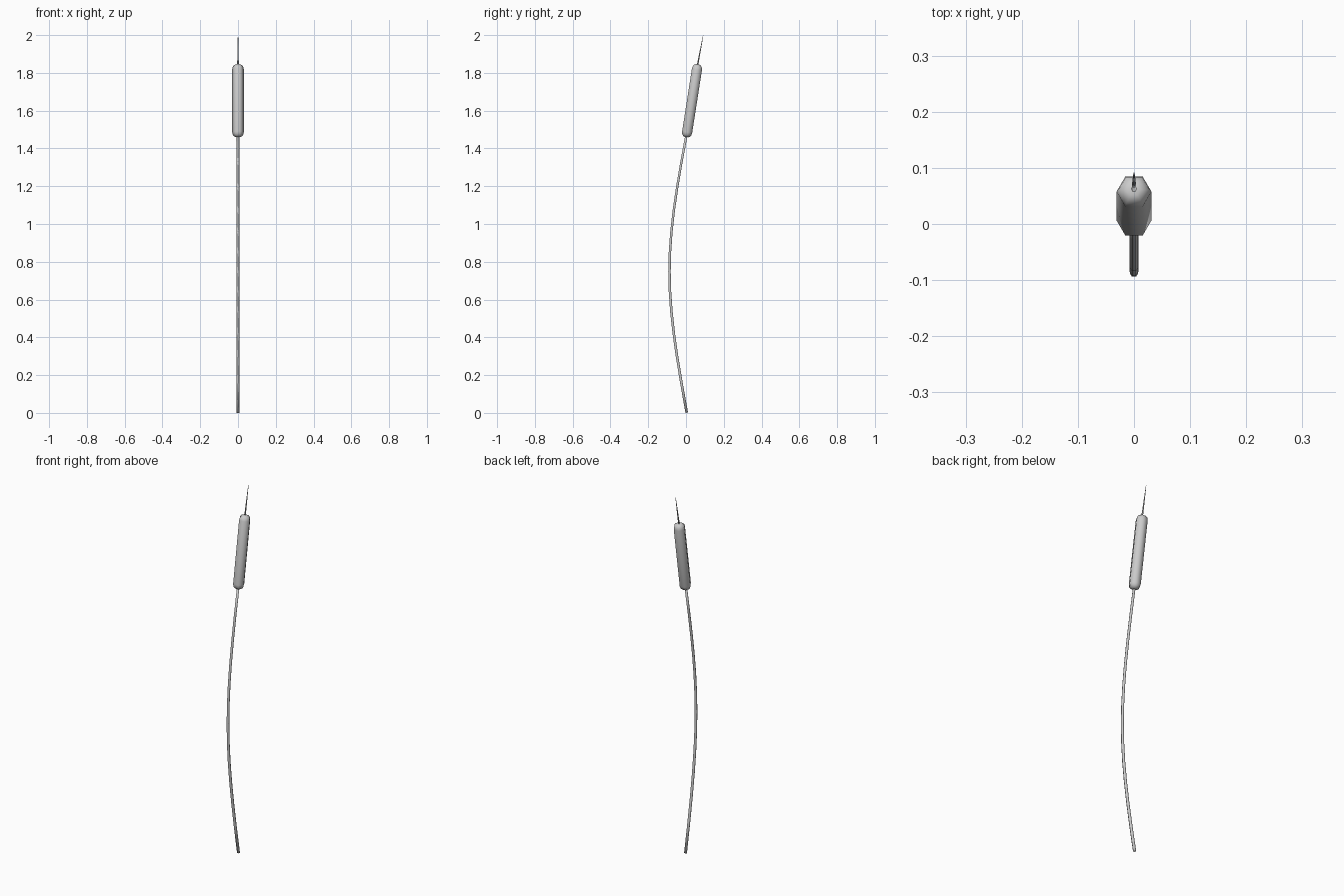
import bpy, bmesh, math
from mathutils import Vector

if "Cube" in bpy.data.objects:
    bpy.data.objects.remove(bpy.data.objects["Cube"])

SIDES = 6


def loft(name, rings):
    """Six-sided tube through (y, z, radius) rings, square to the path."""
    bm = bmesh.new()
    pts = [Vector((0, y, z)) for y, z, r in rings]
    loops = []
    for i, p in enumerate(pts):
        t = (pts[min(i + 1, len(pts) - 1)] - pts[max(i - 1, 0)]).normalized()
        side = Vector((1, 0, 0))
        up = t.cross(side)
        r = rings[i][2]
        loops.append([bm.verts.new(p + r * (math.cos(a) * side + math.sin(a) * up))
                      for a in (math.tau * k / SIDES for k in range(SIDES))])
    for a, b in zip(loops, loops[1:]):
        for k in range(SIDES):
            n = (k + 1) % SIDES
            bm.faces.new((a[k], a[n], b[n], b[k]))
    bm.faces.new(loops[0][::-1])
    bm.faces.new(loops[-1])
    bmesh.ops.recalc_face_normals(bm, faces=bm.faces)
    me = bpy.data.meshes.new(name)
    bm.to_mesh(me)
    bm.free()
    ob = bpy.data.objects.new(name, me)
    bpy.context.collection.objects.link(ob)
    for f in me.polygons:
        f.use_smooth = True
    return ob


# Bowed stem, a smooth Bezier from the ground into the seed head
p0, p1, p2, p3 = (Vector(c) for c in ((0.004, 0.001), (-0.118, 0.66), (-0.118, 0.84), (0.004, 1.48)))
stem = []
for i in range(13):
    t = i / 12
    u = 1 - t
    p = u**3 * p0 + 3 * u * u * t * p1 + 3 * u * t * t * p2 + t**3 * p3
    stem.append((p.x, p.y, 0.008 - 0.001 * t))
loft("stem", stem)

# Plump seed head with rounded ends
bottom, top = Vector((0.002, 1.46)), Vector((0.062, 1.845))
length = (top - bottom).length
cap = [(0, 0.012), (0.004, 0.02), (0.013, 0.028), (0.027, 0.031)]
profile = cap + [(length - s, r) for s, r in reversed(cap)]
head = []
for s, r in profile:
    p = bottom.lerp(top, s / length)
    head.append((p.x, p.y, r))
loft("seed_head", head)

# Thin spike above the head
loft("tip_spike", [(0.06, 1.835, 0.0045), (0.076, 1.92, 0.003), (0.091, 2.0, 0.001)])
